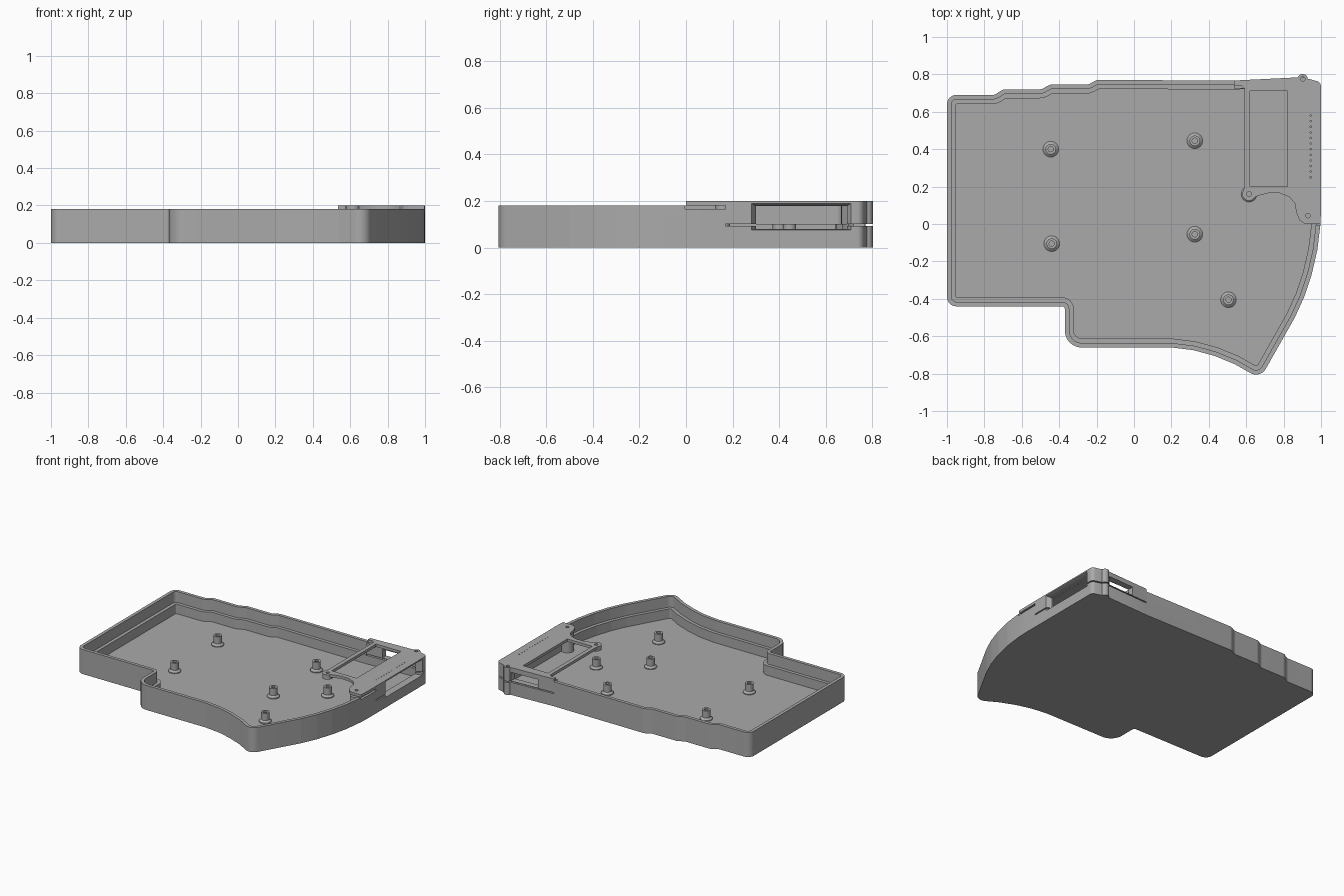
import bpy, bmesh, math
from mathutils import Vector

cube = bpy.data.objects.get("Cube")
if cube:
    bpy.data.objects.remove(cube, do_unlink=True)

GREY = (0.4, 0.4, 0.4, 1)
mat = bpy.data.materials.new("plain grey")
mat.use_nodes = True
mat.diffuse_color = GREY
mat.node_tree.nodes["Principled BSDF"].inputs["Base Color"].default_value = GREY

FLOOR, SEAM, RIM, TOP = 0.03, 0.1, 0.18, 0.2

# Case outline, counterclockwise: x, y, corner radius
OUTLINE = [(-1, -.44, .05), (-.37, -.44, .015), (-.37, -.66, .09),
           (.2, -.66, .1), (.32, -.675, .1), (.43, -.705, .1), (.54, -.75, .1),
           (.675, -.827, .06), (.86, -.5, .1), (.91, -.39, .1), (.95, -.27, .1),
           (.98, -.14, .1), (.997, 0, 0), (1, .08, 0), (1, .17, 0), (1, .758, .03),
           (.9, .785, 0), (.535, .767, 0), (-.2, .77, .04), (-.245, .745, .04),
           (-.45, .745, .04), (-.495, .72, .04), (-.7, .72, .04),
           (-.745, .69, .04), (-1, .69, .05)]


def ring(d):
    """Outline moved inward by d, with rounded corners."""
    base = [Vector(p[:2]) for p in OUTLINE]
    n, moved, result = len(base), [], []
    for i, p in enumerate(base):
        a = (p - base[i - 1]).normalized()
        b = (base[(i + 1) % n] - p).normalized()
        na, nb = Vector((-a.y, a.x)), Vector((-b.y, b.x))
        moved.append(p + (na + nb) * d / (1 + na.dot(nb)))
    for i, p in enumerate(moved):
        r = OUTLINE[i][2]
        if r == 0:
            result.append(p)
            continue
        a = (p - moved[i - 1]).normalized()
        b = (moved[(i + 1) % n] - p).normalized()
        r = max(r - d, .006) if a.cross(b) > 0 else r + d
        t = r * math.tan(a.angle(b) / 2)
        start, end = p - a * t, p + b * t
        steps = 8 if a.angle(b) > .8 else 3
        centre = start + Vector((-a.y, a.x)) * r * (1 if a.cross(b) > 0 else -1)
        for k in range(steps + 1):
            q = start.lerp(end, k / steps) - centre
            result.append(centre + q.normalized() * r)
    return result


def finish(name, bm):
    bmesh.ops.recalc_face_normals(bm, faces=bm.faces)
    mesh = bpy.data.meshes.new(name)
    bm.to_mesh(mesh)
    bm.free()
    obj = bpy.data.objects.new(name, mesh)
    bpy.context.collection.objects.link(obj)
    mesh.materials.append(mat)
    return obj


def loft(name, levels):
    """Skin a stack of matching (points, z) loops and cap both ends."""
    bm = bmesh.new()
    loops = [[bm.verts.new((p[0], p[1], z)) for p in pts] for pts, z in levels]
    n = len(loops[0])
    for lo, hi in zip(loops, loops[1:]):
        for i in range(n):
            j = (i + 1) % n
            bm.faces.new((lo[i], lo[j], hi[j], hi[i]))
    bm.faces.new(loops[0])
    bm.faces.new(loops[-1])
    return finish(name, bm)


def circle(x, y, r, n=24):
    return [(x + r * math.cos(math.tau * k / n), y + r * math.sin(math.tau * k / n))
            for k in range(n)]


def lathe(name, x, y, profile):
    return loft(name, [(circle(x, y, r), z) for r, z in profile])


def box(x0, x1, y0, y1, z0, z1):
    pts = [(x0, y0), (x1, y0), (x1, y1), (x0, y1)]
    return loft("cutter", [(pts, z0), (pts, z1)])


def cut(obj, *cutters):
    for c in cutters:
        c.hide_render = True
        m = obj.modifiers.new("cut", "BOOLEAN")
        m.operation, m.solver, m.object = "DIFFERENCE", "EXACT", c
        bpy.context.view_layer.objects.active = obj
        bpy.ops.object.modifier_apply(modifier=m.name)


# Side port: a flared opening; rear port: a plain slot
def side_port():
    c = loft("cutter", [([(.9, .3), (.97, .3), (1.01, .275), (1.01, .715), (.97, .69), (.9, .69)], .08),
                        ([(.9, .3), (.97, .3), (1.01, .275), (1.01, .715), (.97, .69), (.9, .69)], .178)])
    # flare the outer mouth upwards and downwards
    for v in c.data.vertices:
        if v.co.x > 1:
            v.co.z += .016 if v.co.z > .1 else -.006
    return c


outer, lip, inner = ring(0), ring(.024), ring(.048)

# Tray with stepped rim
tray = loft("tray", [(outer, 0), (outer, RIM), (lip, RIM), (lip, SEAM),
                     (inner, SEAM), (inner, FLOOR)])
port = side_port()
rear = box(.66, .87, .6, .9, .102, .165)
cutters = [box(.535, 1.1, .17, .9, .092, .3), box(.88, 1.1, -.005, .171, .166, .3), port]
cut(tray, *cutters)


# Cover plate with curved front edge
def index(x, y):
    return min(range(len(outer)), key=lambda i: (outer[i] - Vector((x, y))).length)


front, side, back = index(.997, 0), index(1, .17), index(.535, .767)
edge = [(.535, .74), (.575, .74), (.59, .725), (.59, .2), (.58, .16), (.62, .13),
        (.66, .15), (.72, .165), (.78, .165), (.83, .145), (.86, .11), (.868, .06),
        (.885, .02), (.915, 0)]
plate_pts = list(outer[front:back + 1]) + edge
plate = loft("cover_plate", [(plate_pts, RIM), (plate_pts, TOP)])
window = box(.62, .822, .2, .712, .1, .3)
screw_holes = [lathe("cutter", x, y, [(.012, .12), (.012, .3)])
               for x, y in ((.615, .16), (.93, .045), (.902, .775))]
vents = [loft("cutter", [(circle(.945, .25 + .03 * k, .004, 8), z) for z in (.17, .3)])
         for k in range(12)]

# Cover skirt down to the seam
wall = list(outer[side:back + 1]) + list(reversed(ring(.045)[side:back + 1]))
skirt = loft("cover_skirt", [(wall, SEAM), (wall, RIM)])

# Corner screw boss, split at the seam
boss_low = lathe("corner_boss_lower", .902, .775, [(.027, 0), (.027, .092)])
boss_up = lathe("corner_boss_upper", .902, .775, [(.027, SEAM), (.027, TOP)])
arm_boss = lathe("arm_boss", .615, .16, [(.036, .165), (.036, TOP)])
column = lathe("front_column", .93, .045, [(.045, .02), (.045, .166)])

cut(plate, window, port, *screw_holes, *vents)
cut(skirt, port, rear)
cut(boss_up, screw_holes[2])
cut(arm_boss, screw_holes[0])
cut(column, screw_holes[1])

# Standoff posts with flared feet and screw bores
for k, (x, y) in enumerate([(-.445, .4), (.325, .445), (.325, -.055), (-.44, -.105),
                            (.505, -.405), (.615, .16)]):
    lathe(f"standoff_{k + 1}", x, y,
          [(.042, FLOOR - .005), (.042, .036), (.028, .048), (.028, SEAM),
           (.014, SEAM), (.014, .05)])

for c in cutters + [rear, window] + screw_holes + vents:
    if c.name in bpy.data.objects:
        bpy.data.objects.remove(c, do_unlink=True)

# Smooth curved sides, keep hard edges
bpy.ops.object.select_all(action="DESELECT")
for obj in bpy.context.scene.objects:
    if obj.type == "MESH" and mat.name in obj.data.materials:
        obj.select_set(True)
        bpy.context.view_layer.objects.active = obj
bpy.ops.object.shade_smooth_by_angle(angle=math.radians(30))
